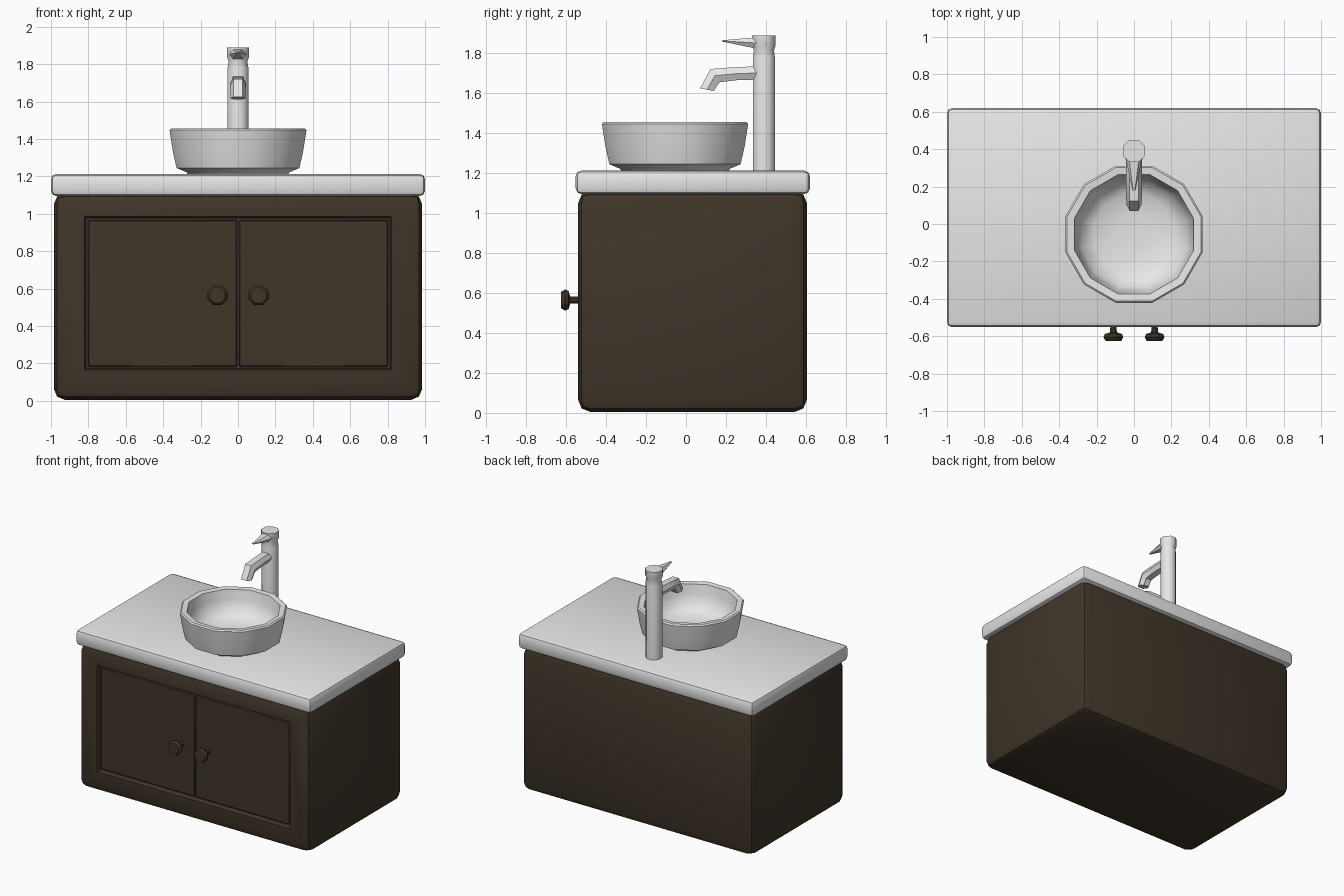
import bpy, bmesh, math
from mathutils import Matrix, Vector

if "Cube" in bpy.data.objects:
    bpy.data.objects.remove(bpy.data.objects["Cube"])


def material(name, rgb):
    m = bpy.data.materials.new(name)
    m.diffuse_color = (*rgb, 1)
    m.use_nodes = True
    m.node_tree.nodes["Principled BSDF"].inputs["Base Color"].default_value = m.diffuse_color
    return m


WOOD = material("dark_brown_wood", (0.05, 0.036, 0.022))
WHITE = material("white_ceramic", (0.8, 0.8, 0.8))


def finish(bm, name, mat, angle=40):
    bmesh.ops.recalc_face_normals(bm, faces=bm.faces[:])
    me = bpy.data.meshes.new(name)
    bm.to_mesh(me)
    bm.free()
    me.materials.append(mat)
    ob = bpy.data.objects.new(name, me)
    bpy.context.collection.objects.link(ob)
    bpy.ops.object.select_all(action='DESELECT')
    ob.select_set(True)
    bpy.context.view_layer.objects.active = ob
    bpy.ops.object.shade_smooth_by_angle(angle=math.radians(angle))
    return ob


def rounded_box(lo, hi, bevel, segments=2):
    bm = bmesh.new()
    bmesh.ops.create_cube(bm, size=1)
    for v in bm.verts:
        v.co = Vector([lo[i] if v.co[i] < 0 else hi[i] for i in range(3)])
    bmesh.ops.bevel(bm, geom=bm.edges[:], offset=bevel, segments=segments,
                    profile=0.5, affect='EDGES')
    return bm


def lathe(profile, sides, turn=0.0):
    """Closed solid from (radius, height) points, capped at both ends."""
    bm = bmesh.new()
    rings = []
    for r, z in profile:
        rings.append([bm.verts.new((r * math.cos(turn + math.tau * i / sides),
                                    r * math.sin(turn + math.tau * i / sides), z))
                      for i in range(sides)])
    for a, b in zip(rings, rings[1:]):
        for i in range(sides):
            j = (i + 1) % sides
            bm.faces.new((a[i], a[j], b[j], b[i]))
    bm.faces.new(rings[0])
    bm.faces.new(rings[-1])
    return bm


def loft(sections):
    """Solid through six-sided sections: (centre y, z), direction in yz, half height, half width."""
    bm = bmesh.new()
    rings = []
    for (y, z), (dy, dz), h, w in sections:
        rings.append([bm.verts.new((w * a, y + dy * h * b, z + dz * h * b))
                      for a, b in ((1, 0), (.6, 1), (-.6, 1), (-1, 0), (-.6, -1), (.6, -1))])
    for a, b in zip(rings, rings[1:]):
        for i in range(6):
            j = (i + 1) % 6
            bm.faces.new((a[i], a[j], b[j], b[i]))
    bm.faces.new(rings[0])
    bm.faces.new(rings[-1])
    return bm


# Cabinet body with a recessed front opening
bm = rounded_box((-0.985, -0.54, 0.005), (0.985, 0.605, 1.11), 0.06)
front = min(bm.faces, key=lambda f: f.calc_center_median().y - f.calc_area())
front = min((f for f in bm.faces if f.normal.y < -0.99), key=lambda f: -f.calc_area())
bmesh.ops.inset_region(bm, faces=[front], thickness=0.1)
for v in front.verts:
    v.co.x = math.copysign(0.82, v.co.x)
    v.co.z = 0.165 if v.co.z < 0.5 else 0.985
bmesh.ops.inset_region(bm, faces=[front], thickness=0.012, depth=-0.035)
finish(bm, "cabinet_body", WOOD)

# Doors and knobs, one pair per side
for side, label in ((-1, "left"), (1, "right")):
    x0, x1 = sorted((side * 0.006, side * 0.803))
    finish(rounded_box((x0, -0.52, 0.182), (x1, -0.49, 0.968), 0.006, 1),
           label + "_door", WOOD)
    bm = lathe([(0.026, -0.03), (0.018, 0.03), (0.02, 0.06), (0.05, 0.068),
                (0.057, 0.085), (0.045, 0.105)], 8, math.pi / 8)
    bm.transform(Matrix.Translation((side * 0.11, -0.52, 0.565))
                 @ Matrix.Rotation(math.pi / 2, 4, 'X'))
    finish(bm, label + "_knob", WOOD)

# Countertop slab
finish(rounded_box((-1, -0.552, 1.095), (1, 0.62, 1.213), 0.028), "countertop", WHITE)

# Vessel basin: outer wall, rim, then inner bowl
bm = lathe([(0.27, 1.20), (0.285, 1.222), (0.34, 1.245), (0.36, 1.33), (0.379, 1.447),
            (0.37, 1.456), (0.33, 1.452), (0.315, 1.38), (0.29, 1.30),
            (0.22, 1.262), (0.10, 1.25)], 12, math.pi / 12)
bm.transform(Matrix.Translation((0, -0.055, 0)))
finish(bm, "basin", WHITE, 50)

# Tap: column, bent spout and pointed lever
bm = lathe([(0.06, 1.20), (0.06, 1.78), (0.054, 1.815), (0.064, 1.84), (0.064, 1.888)],
           8, math.pi / 8)
bm.transform(Matrix.Translation((0, 0.39, 0)))
finish(bm, "tap_column", WHITE, 50)
finish(loft([((0.38, 1.702), (0, 1), 0.033, 0.042),
             ((0.25, 1.698), (0, 1), 0.033, 0.042),
             ((0.145, 1.688), (-0.55, 0.83), 0.04, 0.042),
             ((0.105, 1.618), (-0.98, 0.2), 0.035, 0.04)]), "tap_spout", WHITE)
finish(loft([((0.40, 1.85), (0, 1), 0.036, 0.06),
             ((0.33, 1.853), (0, 1), 0.025, 0.04),
             ((0.18, 1.862), (0, 1), 0.003, 0.008)]), "tap_lever", WHITE)
